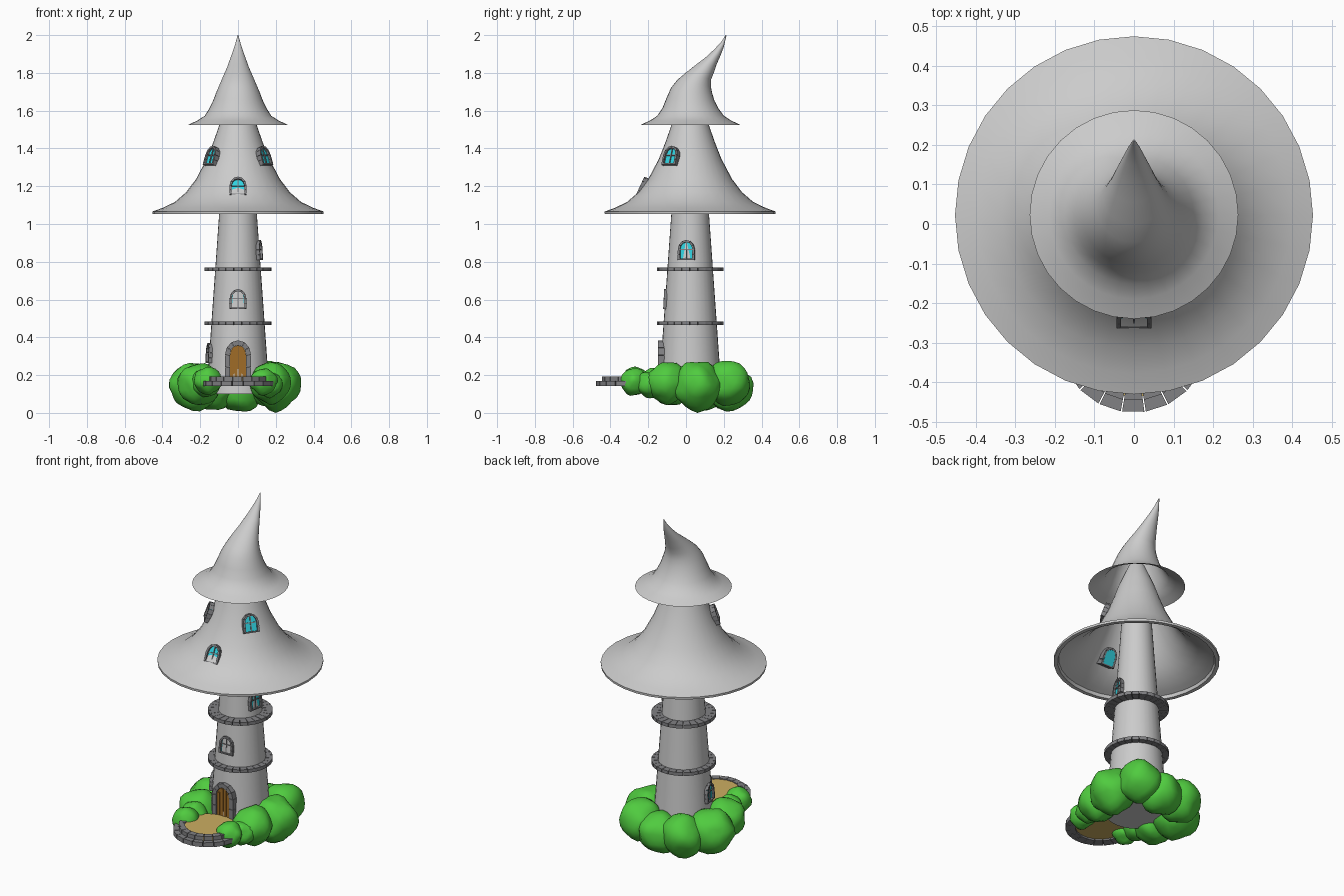
import bpy, bmesh, math, random
from math import sin, cos, pi, radians
from mathutils import Matrix, Vector, noise

if "Cube" in bpy.data.objects:
    bpy.data.objects.remove(bpy.data.objects["Cube"])

random.seed(4)
CY = 0.022  # tower axis in y


def mat(name, rgb):
    m = bpy.data.materials.new(name)
    m.diffuse_color = (*rgb, 1)
    m.use_nodes = True
    m.node_tree.nodes["Principled BSDF"].inputs["Base Color"].default_value = m.diffuse_color
    return m


GLASS = mat("glass", (0.03, 0.65, 0.75))
LEAF = mat("leaf", (0.08, 0.6, 0.05))
SAND = mat("sand", (0.6, 0.42, 0.12))
WOOD = mat("wood", (0.35, 0.15, 0.02))
STONE = mat("stone", (0.22, 0.22, 0.23))


def finish(bm, name, material=None, smooth=None):
    bmesh.ops.recalc_face_normals(bm, faces=bm.faces)
    me = bpy.data.meshes.new(name)
    bm.to_mesh(me)
    bm.free()
    ob = bpy.data.objects.new(name, me)
    bpy.context.collection.objects.link(ob)
    if material:
        me.materials.append(material)
    if smooth:
        bpy.ops.object.select_all(action='DESELECT')
        ob.select_set(True)
        bpy.context.view_layer.objects.active = ob
        bpy.ops.object.shade_smooth_by_angle(angle=radians(smooth))
    return ob


def loft(name, rings, n=32, cap_first=False, cap_last=False, smooth=40):
    """rings: (front_y, front_z, back_y, back_z, half_width)"""
    bm = bmesh.new()
    loops = []
    for fy, fz, by, bz, rx in rings:
        loop = []
        for i in range(n):
            a = 2 * pi * i / n
            t = (1 + sin(a)) / 2
            loop.append(bm.verts.new((rx * cos(a), fy + (by - fy) * t, fz + (bz - fz) * t)))
        loops.append(loop)
    for p, q in zip(loops, loops[1:]):
        for i in range(n):
            j = (i + 1) % n
            bm.faces.new((p[i], p[j], q[j], q[i]))
    if cap_first:
        bm.faces.new(loops[0])
    if cap_last:
        bm.faces.new(loops[-1])
    return finish(bm, name, None, smooth)


def revolve(name, profile, **kw):
    return loft(name, [(CY - r, z, CY + r, z, r) for r, z in profile], **kw)


def prism(bm, pts, depth, m, front=0.0):
    """Extrude a local x/z outline inwards (+y)"""
    a = [bm.verts.new(m @ Vector((x, front, z))) for x, z in pts]
    b = [bm.verts.new(m @ Vector((x, front + depth, z))) for x, z in pts]
    bm.faces.new(a)
    bm.faces.new(b[::-1])
    for i in range(len(pts)):
        j = (i + 1) % len(pts)
        bm.faces.new((a[i], b[i], b[j], a[j]))


def ring_stones(name, cy, r0, r1, z0, z1, n, start=0.0, sweep=360.0):
    bm = bmesh.new()
    step = radians(sweep) / n
    for i in range(n):
        a = radians(start) + i * step
        b = a + step * 0.94
        lo = [(r0, a), (r1, a), (r1, b), (r0, b)]
        bot = [bm.verts.new((r * cos(t), cy + r * sin(t), z0)) for r, t in lo]
        top = [bm.verts.new((r * cos(t), cy + r * sin(t), z1)) for r, t in lo]
        bm.faces.new(bot[::-1])
        bm.faces.new(top)
        for k in range(4):
            l = (k + 1) % 4
            bm.faces.new((bot[k], bot[l], top[l], top[k]))
    return finish(bm, name, STONE)


def arch(w, h, base=0.0, n=6, jamb=2):
    """Arch outline from the right foot over to the left foot"""
    rise = w * 1.15
    s = h - rise
    pts = [(w, base + (s - base) * i / jamb) for i in range(jamb)]
    pts += [(w * cos(pi * i / n), s + rise * sin(pi * i / n)) for i in range(n + 1)]
    return pts + [(-w, base + (s - base) * i / jamb) for i in reversed(range(jamb))]


def opening(name, angle, radius, z, w, h, t, tilt, fill, sill=True, depth=0.045):
    m = (Matrix.Translation((radius * cos(radians(angle)), CY + radius * sin(radians(angle)), z))
         @ Matrix.Rotation(radians(angle + 90), 4, 'Z') @ Matrix.Rotation(radians(-tilt), 4, 'X'))
    base = t * 0.6 if sill else 0.0
    outer, inner = arch(w, h), arch(w - t, h - t, base)
    # surround of separate stones
    bm = bmesh.new()
    for i in range(len(outer) - 1):
        quad = [Vector(p) for p in (outer[i], outer[i + 1], inner[i + 1], inner[i])]
        c = sum(quad, Vector((0, 0))) / 4
        prism(bm, [c + (p - c) * 0.96 for p in quad], depth, m)
    if sill:
        prism(bm, [(-w, 0), (w, 0), (w - t, base), (t - w, base)], depth, m)
        # glazing bars
        b, top = 0.0025, h - t
        prism(bm, [(-b, base), (b, base), (b, top), (-b, top)], 0.01, m, 0.006)
        mid = h * 0.52
        prism(bm, [(t - w, mid - b), (w - t, mid - b), (w - t, mid + b), (t - w, mid + b)], 0.01, m, 0.006)
    finish(bm, name + "_stone_surround", STONE)
    # pane or planks
    bm = bmesh.new()
    prism(bm, inner, depth - 0.012, m, 0.012)
    if not sill:
        iw, n = w - t, 4
        for i in range(n):
            x0, x1 = -iw + 2 * iw * i / n + 0.002, -iw + 2 * iw * (i + 1) / n - 0.002
            top = h - t - (0.035 if i in (0, 3) else 0.008)
            prism(bm, [(x0, 0), (x1, 0), (x1, top), (x0, top)], 0.01, m, 0.006)
    finish(bm, name + "_panel", fill)


# tower and the two stone bands
revolve("tower", [(0.168, 0.1), (0.155, 0.275), (0.10, 1.05), (0.083, 1.3)],
        cap_first=True, cap_last=True)
ring_stones("lower_band", CY, 0.125, 0.177, 0.465, 0.485, 26)
ring_stones("upper_band", CY, 0.105, 0.177, 0.75, 0.77, 26)

# wide lower roof with lip
revolve("lower_roof", [(0.425, 1.072), (0.43, 1.053), (0.452, 1.053), (0.453, 1.066), (0.40, 1.085),
                       (0.335, 1.116), (0.275, 1.168), (0.222, 1.238), (0.166, 1.344),
                       (0.13, 1.435), (0.097, 1.53), (0.045, 1.65), (0.005, 1.72)], cap_last=True)

# bent pointed upper roof
loft("upper_roof", [(-0.24, 1.525, 0.288, 1.525, 0.264), (-0.19, 1.548, 0.238, 1.548, 0.214),
                    (-0.152, 1.573, 0.2, 1.573, 0.176), (-0.124, 1.615, 0.172, 1.612, 0.151),
                    (-0.104, 1.665, 0.152, 1.65, 0.13), (-0.08, 1.72, 0.139, 1.69, 0.112),
                    (-0.046, 1.763, 0.132, 1.725, 0.095), (0.0, 1.802, 0.133, 1.765, 0.078),
                    (0.055, 1.845, 0.147, 1.80, 0.06), (0.106, 1.884, 0.162, 1.845, 0.045),
                    (0.15, 1.925, 0.182, 1.89, 0.029), (0.185, 1.962, 0.201, 1.94, 0.015),
                    (0.21, 2.0, 0.214, 1.998, 0.002)], cap_last=True, smooth=60)

# windows: name, angle, radius, sill height, lean
for name, a, r, z, tilt in (("front_window", -90, 0.143, 0.55, 3), ("right_window", -10, 0.127, 0.81, 3),
                            ("left_window", 190, 0.168, 0.265, 3), ("roof_front_window", -90, 0.287, 1.155, 25),
                            ("roof_right_window", -36, 0.199, 1.315, 19),
                            ("roof_left_window", 216, 0.199, 1.315, 19)):
    opening(name, a, r, z, 0.045, 0.106, 0.012, tilt, GLASS)
opening("door", -90, 0.17, 0.18, 0.07, 0.205, 0.028, 0, WOOD, sill=False)

# round entrance terrace with two stone steps
PY = -0.287
ring_stones("lower_step", PY, 0.135, 0.19, 0.143, 0.17, 11, 170, 200)
ring_stones("upper_step", PY, 0.125, 0.16, 0.17, 0.193, 11, 170, 200)
bm = bmesh.new()
bmesh.ops.create_cone(bm, cap_ends=True, segments=32, radius1=0.15, radius2=0.15, depth=0.035,
                      matrix=Matrix.Translation((0, PY, 0.17)))
finish(bm, "terrace_sand", SAND)

# lumpy bushes around the foot
for i, (x, y, z, r) in enumerate([(0.2, 0.06, 0.15, 0.128), (0.17, -0.1, 0.16, 0.107), (0.145, 0.225, 0.16, 0.117),
                                  (0.01, 0.235, 0.125, 0.118), (-0.13, 0.22, 0.14, 0.12),
                                  (-0.23, 0.09, 0.137, 0.128), (-0.205, -0.08, 0.15, 0.112),
                                  (0.135, -0.275, 0.165, 0.072), (-0.16, -0.265, 0.17, 0.072),
                                  (-0.165, -0.175, 0.16, 0.075), (0.165, -0.19, 0.15, 0.07)]):
    bm = bmesh.new()
    bmesh.ops.create_icosphere(bm, subdivisions=3, radius=1)
    off = Vector([random.uniform(0, 50) for _ in range(3)])
    for v in bm.verts:
        d = v.co.normalized()
        k = r * (1 + 0.16 * noise.noise(d * 1.5 + off))
        v.co = d * k + Vector((x, y, z))
        v.co.z = max(v.co.z, 0.0)
    if i == 0:
        min(bm.verts, key=lambda v: v.co.z).co.z = 0.0
    finish(bm, f"bush_{i + 1}", LEAF, 60)
